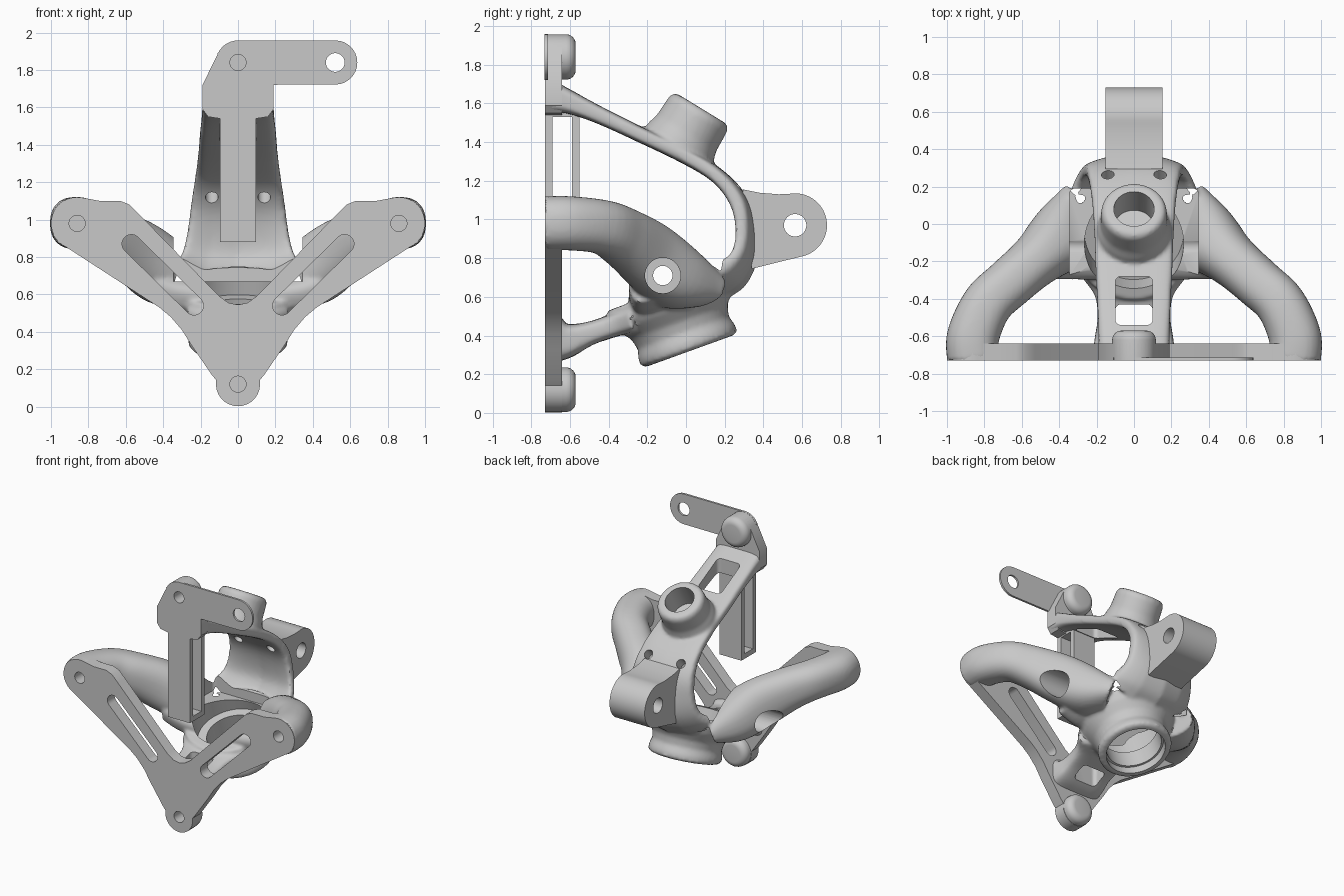
import bpy, bmesh
from math import sin, cos, pi, radians, copysign
from mathutils import Vector

if "Cube" in bpy.data.objects:
    bpy.data.objects.remove(bpy.data.objects["Cube"])

metal = bpy.data.materials.new("cast grey")
metal.use_nodes = True
GREY = (0.58, 0.58, 0.58, 1)
metal.diffuse_color = GREY
metal.node_tree.nodes["Principled BSDF"].inputs["Base Color"].default_value = GREY

FRONT, PLATE_BACK = -0.73, -0.64


def arc(cx, cy, r, a0, a1, n=14):
    return [(cx + r * cos(radians(a0 + (a1 - a0) * i / n)),
             cy + r * sin(radians(a0 + (a1 - a0) * i / n))) for i in range(n + 1)]


def rings_to_faces(bm, rings):
    rings = [[bm.verts.new(p) for p in ring] for ring in rings]
    for a, b in zip(rings, rings[1:]):
        for i in range(len(a)):
            j = (i + 1) % len(a)
            bm.faces.new((a[i], a[j], b[j], b[i]))
    bm.faces.new(rings[0][::-1])
    bm.faces.new(rings[-1])


def prism(bm, outline, axis, lo, hi):
    place = {"x": lambda u, v, d: (d, u, v), "y": lambda u, v, d: (u, d, v),
             "z": lambda u, v, d: (u, v, d)}[axis]
    rings_to_faces(bm, [[place(u, v, d) for u, v in outline] for d in (lo, hi)])


def revolve(bm, profile, base, axis, n=48):
    """Profile is a list of (radius, distance along axis)."""
    axis = Vector(axis).normalized()
    u = axis.orthogonal().normalized()
    v = axis.cross(u)
    rings_to_faces(bm, [[Vector(base) + axis * s + (u * cos(2 * pi * i / n) + v * sin(2 * pi * i / n)) * r
                         for i in range(n)] for r, s in profile])


def loft(bm, stations, side=None, power=1.0, n=32, steps=6):
    """Stations: x, y, z, half width, half thickness, cross bend."""
    pts = [Vector(s) for s in stations]
    pts = [2 * pts[0] - pts[1]] + pts + [2 * pts[-1] - pts[-2]]
    path = []
    for p0, p1, p2, p3 in zip(pts, pts[1:], pts[2:], pts[3:]):
        for k in range(steps):
            t = k / steps
            path.append(p1 + (p2 - p0) * (t / 2) + (2 * p0 - 5 * p1 + 4 * p2 - p3) * (t * t / 2)
                        + (3 * p1 - p0 - 3 * p2 + p3) * (t ** 3 / 2))
    path.append(pts[-2])
    rings = []
    for i, q in enumerate(path):
        t = path[min(i + 1, len(path) - 1)] - path[max(i - 1, 0)]
        t = Vector(t[:3]).normalized()
        s = Vector(side) if side else t.cross(Vector((0, 0, 1))).normalized()
        up = s.cross(t)
        ring = []
        for k in range(n):
            c, d = cos(2 * pi * k / n), sin(2 * pi * k / n)
            w = q[3] * copysign(abs(c) ** power, c)
            h = q[4] * copysign(abs(d) ** power, d) - q[5] * w * w
            ring.append(Vector(q[:3]) + s * w + up * h)
        rings.append(ring)
    rings_to_faces(bm, rings)


def finish(name, bm, helper=False):
    bmesh.ops.recalc_face_normals(bm, faces=bm.faces)
    mesh = bpy.data.meshes.new(name)
    bm.to_mesh(mesh)
    bm.free()
    ob = bpy.data.objects.new(name, mesh)
    bpy.context.collection.objects.link(ob)
    ob.hide_render = helper
    if not helper:
        mesh.materials.append(metal)
    return ob


def bake(ob):
    mesh = bpy.data.meshes.new_from_object(ob.evaluated_get(bpy.context.evaluated_depsgraph_get()))
    ob.modifiers.clear()
    ob.data = mesh
    mesh.materials.clear()
    mesh.materials.append(metal)


def cut(ob, cutters):
    for c in cutters:
        m = ob.modifiers.new("cut", "BOOLEAN")
        m.operation, m.solver, m.object = "DIFFERENCE", "MANIFOLD", c
    bake(ob)


def cutter(build, *args):
    bm = bmesh.new()
    build(bm, *args)
    return finish("cutter", bm, True)


def drill(base, axis, r, length):
    return cutter(revolve, [(r, 0), (r, length)], base, axis)


def rounded_box(w, lo, hi, r=0.03):
    return (arc(w - r, hi - r, r, 0, 90, 5) + arc(r - w, hi - r, r, 90, 180, 5)
            + arc(r - w, lo + r, r, 180, 270, 5) + arc(w - r, lo + r, r, 270, 360, 5))


X, Y = (1, 0, 0), (0, 1, 0)
HUB, HUB_AXIS = Vector((0, 0.02, 0.32)), Vector((0, -0.34, 0.94))
CAP, CAP_AXIS = Vector((0, -0.05, 1.36)), Vector((0, 0.52, 0.85))

# Cast body: curved spine, two tubular arms, web, lower strut, hub and top socket
bm = bmesh.new()
spine = [(-.7, 1.635, .19, .085, 0), (-.6, 1.605, .19, .06, 0), (-.45, 1.54, .195, .045, 0),
         (-.25, 1.445, .205, .04, 0), (0, 1.325, .215, .04, 0), (.17, 1.22, .23, .04, .1),
         (.28, 1.09, .25, .045, .3), (.325, .94, .27, .042, .6), (.328, .8, .3, .042, .9),
         (.27, .69, .33, .05, 1), (.18, .63, .34, .05, .9)]
loft(bm, [(0, *s) for s in spine], X, 0.4)
for sx in (1, -1):
    arm = [(.86, -.725, .98, .14, .14, 0), (.86, -.6, .98, .14, .14, 0), (.785, -.43, .96, .135, .14, 0),
           (.67, -.32, .905, .135, .155, 0), (.52, -.19, .81, .145, .18, 0),
           (.38, -.07, .705, .19, .17, 0), (.25, .01, .645, .23, .11, 0)]
    loft(bm, [(sx * s[0], *s[1:]) for s in arm], None, 0.85)
web = [(x, -.1, z, .2, .09, 0) for x, z in ((-.46, .69), (-.3, .64), (0, .62), (.3, .64), (.46, .69))]
loft(bm, web, (0, .94, .34), 0.6)
loft(bm, [(0, -.69, .38, .22, .14, 0), (0, -.61, .375, .21, .09, 0), (0, -.5, .41, .195, .062, 0),
          (0, -.38, .45, .21, .06, 0), (0, -.28, .48, .28, .065, 0)], X, 0.45)
revolve(bm, [(.245, 0), (.265, .015), (.265, .05), (.25, .1), (.265, .16), (.32, .23), (.345, .29), (.33, .34)],
        HUB, HUB_AXIS)
revolve(bm, [(.2, 0), (.195, .05), (.18, .1), (.175, .22), (.16, .245), (.14, .25)], CAP, CAP_AXIS)
body = finish("cast_body", bm)
m = body.modifiers.new("blend", "REMESH")
m.mode, m.voxel_size, m.use_smooth_shade = "VOXEL", 0.0125, True
m = body.modifiers.new("soften", "SMOOTH")
m.factor, m.iterations = 0.5, 6
bake(body)

# Cutters for bores, windows, screw holes and the clearance between the arm roots
mount_holes = [drill((x, -.8, z), Y, .043, .19) for x, z in ((.86, .98), (-.86, .98), (0, .12), (0, 1.84))]
bores = [drill(HUB - HUB_AXIS * .1, HUB_AXIS, .2, .5),
         drill(HUB + HUB_AXIS * .2, HUB_AXIS, .265, .32),
         drill(HUB - HUB_AXIS * .1, HUB_AXIS, .215, .16),
         drill(CAP + CAP_AXIS * .06, CAP_AXIS, .108, .4),
         drill((-1.2, -.12, .71), X, .05, 2.4),
         cutter(prism, rounded_box(.345, -.32, .19), "z", .67, 1.0),
         cutter(prism, rounded_box(.1, -.54, -.28), "z", 1.25, 1.8),
         cutter(prism, rounded_box(.1, -.55, -.43), "z", .2, .66)]
for sx in (1, -1):
    bores.append(drill((sx * .42, -.12, .71), (sx, 0, 0), .092, .8))
    bores.append(drill((sx * .14, .14, 1.055), (0, .7, .7), .034, .3))
cut(body, bores + mount_holes)

# V-shaped mounting plate with two slanted slots
half = [(0, .545), (.05, .555), (.1, .59), (.53, 1.03), (.58, 1.08), (.63, 1.1), (.74, 1.1)]
half += arc(.86, .98, .14, 100, -65)
half += [(.42, .53), (.36, .48), (.3, .41), (.25, .33), (.14, .17)] + arc(0, .12, .118, 10, -90, 8)
bm = bmesh.new()
prism(bm, half + [(-x, z) for x, z in half[-2:0:-1]], "y", FRONT, PLATE_BACK)
plate = finish("v_plate", bm)
slots = []
for sx in (1, -1):
    slot = arc(.57, .87, .05, -45, 135) + arc(.235, .54, .05, 135, 315)
    slots.append(cutter(prism, [(sx * x, z) for x, z in slot], "y", -.8, -.6))
cut(plate, slots + mount_holes)

# Rounded bosses behind the plates
for name, z, r in (("lower_boss", .12, .115), ("upper_boss", 1.84, .117)):
    bm = bmesh.new()
    revolve(bm, [(r, .01), (r, .11)] + [(r - .05 + x, .11 + d) for x, d in arc(0, 0, .05, 0, 90, 6)],
            (0, FRONT, z), Y)
    cut(finish(name, bm), mount_holes)

# Upper bracket: solid head and a thin side tab
left = [(-.095, 1.54), (-.16, 1.55), (-.19, 1.59), (-.19, 1.72)] + arc(0, 1.84, .117, 155, 90, 6)
bm = bmesh.new()
prism(bm, left + [(-x, z) for x, z in left[::-1][1:]], "y", FRONT, PLATE_BACK)
cut(finish("bracket_head", bm), mount_holes)
bm = bmesh.new()
prism(bm, [(-.1, 1.72), (-.11, 1.89)] + arc(0, 1.84, .118, 155, 90, 6) + arc(.52, 1.84, .118, 90, -90),
      "y", FRONT - .0005, FRONT + .016)
cut(finish("side_tab", bm), [drill((.52, -.8, 1.84), Y, .05, .2)] + mount_holes)

# Hanging slotted bar
bm = bmesh.new()
prism(bm, [(FRONT, .88), (-.55, .88), (-.55, 1.58), (FRONT, 1.58)], "x", -.095, .095)
cut(finish("hanging_bar", bm),
    [cutter(prism, [(-.69, .92), (-.59, .92), (-.59, 1.53), (-.69, 1.53)], "x", -.2, .2)])

# Rear lug with cross hole
bm = bmesh.new()
prism(bm, [(.34, .745), (.32, .95), (.285, 1.09), (.295, 1.155), (.38, 1.138), (.48, 1.13)]
      + arc(.564, .97, .165, 100, -72, 24), "x", -.152, .152)
cut(finish("rear_lug", bm), [drill((-.4, .564, .97), X, .058, .8)])

# Remove the cutters and set smooth shading with sharp edges
for ob in [o for o in bpy.data.objects if o.name.startswith("cutter")]:
    bpy.data.objects.remove(ob)
bpy.ops.object.select_all(action="DESELECT")
for ob in bpy.context.collection.objects:
    if ob.type == "MESH":
        ob.select_set(True)
        bpy.context.view_layer.objects.active = ob
bpy.ops.object.shade_smooth_by_angle(angle=radians(35))
